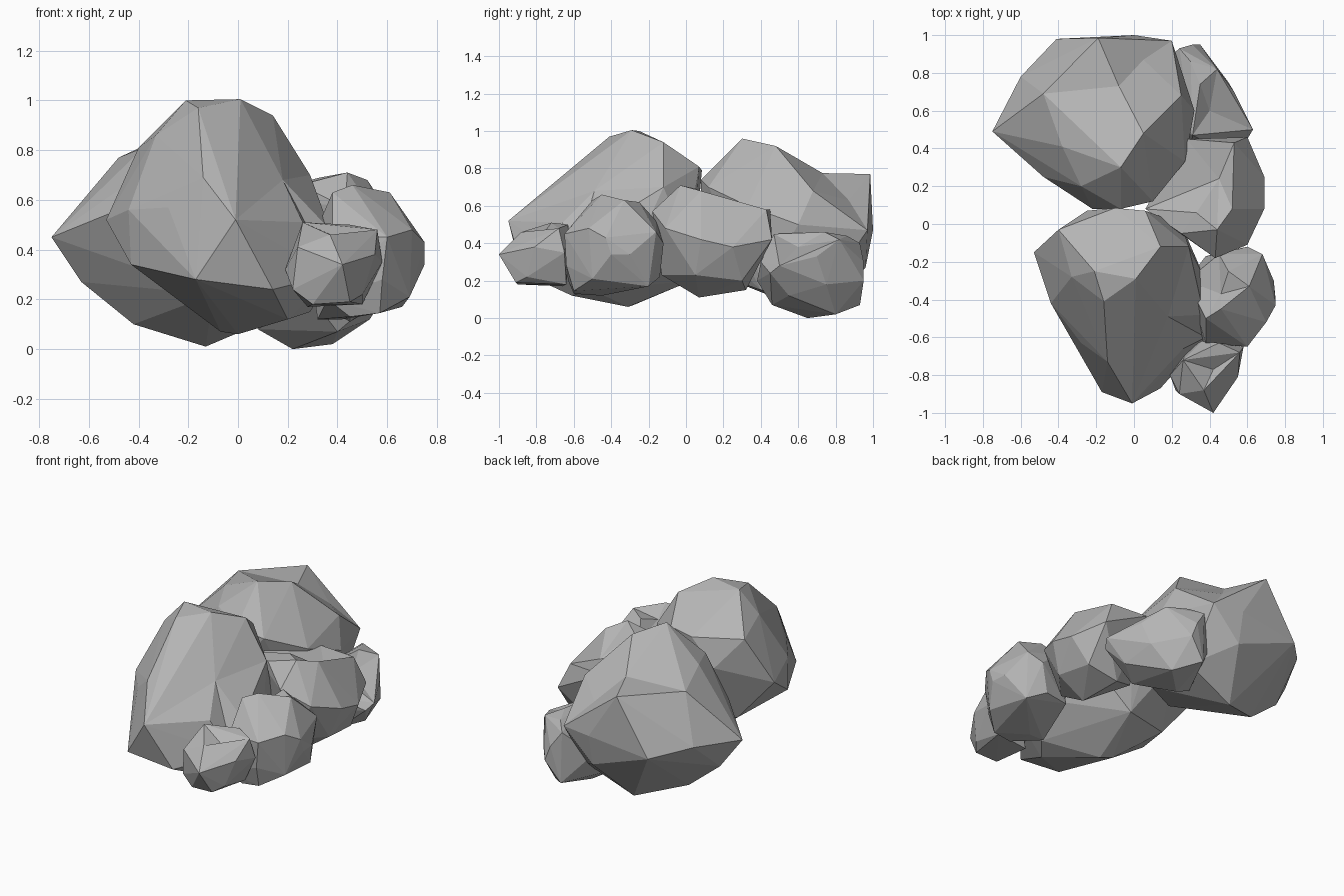
import bpy, bmesh
from mathutils import Vector

stone = bpy.data.materials.new("grey_stone")
stone.diffuse_color = (0.46, 0.46, 0.46, 1)


def boulder(name, corners, dents=()):
    """Faceted rock: skin around corner points; dents (x, y, z, lift) are
    skinned while lifted outward, then dropped back to form hollows."""
    pts = [Vector(c) for c in corners]
    mid = sum(pts, Vector()) / len(pts)
    bm = bmesh.new()
    for p in pts:
        bm.verts.new(p)
    hollows = []
    for d in dents:
        p = Vector(d[:3])
        hollows.append((bm.verts.new(mid + (p - mid) * d[3]), p))
    bmesh.ops.convex_hull(bm, input=bm.verts[:])
    for v, p in hollows:
        if v.is_valid:
            v.co = p
    loose = [v for v in bm.verts if not v.link_faces]
    bmesh.ops.delete(bm, geom=loose, context='VERTS')
    bmesh.ops.recalc_face_normals(bm, faces=bm.faces[:])
    me = bpy.data.meshes.new(name)
    bm.to_mesh(me)
    bm.free()
    me.materials.append(stone)
    ob = bpy.data.objects.new(name, me)
    bpy.context.collection.objects.link(ob)
    return ob


# Large front boulder
boulder("front_boulder", [
    (-.21, -.25, 1.0), (.01, -.29, 1.005), (-.16, -.41, .97), (.14, -.12, .94),
    (-.14, -.73, .69), (-.01, -.95, .52), (-.40, -.03, .81), (-.53, -.15, .52),
    (-.43, -.43, .34), (-.17, -.89, .28), (.14, -.87, .24), (.26, -.66, .51),
    (.29, -.12, .70), (.37, -.48, .48), (.0, -.31, .06), (.29, -.5, .15),
    (.2, -.61, .12), (-.25, .07, .62), (-.1, .085, .79), (.06, .07, .81),
    (.25, 0, .4), (.05, .03, .2), (-.3, -.1, .25), (-.07, -.28, .07),
    (.38, -.6, .3), (.38, -.3, .3), (.2, -.3, .82), (-.44, -.42, .56),
    (-.33, -.28, .86), (-.28, -.63, .57)],
    [(.18, -.49, .68, 1.35)])

# Large back boulder with a notched rear crest
boulder("back_boulder", [
    (-.07, .30, .96), (.05, .48, .92), (-.38, .41, .81), (-.48, .69, .77),
    (-.75, .49, .45), (-.60, .78, .47), (-.41, .98, .42), (-.19, .985, .77),
    (0, 1.0, .47), (.20, .97, .47), (.25, .68, .68), (.32, .60, .5),
    (.27, .33, .6), (.10, .12, .70), (-.07, .08, .74), (-.22, .08, .62),
    (-.48, .25, .56), (-.63, .55, .27), (-.42, .57, .10), (-.13, .72, .01),
    (.0, .96, .27), (.2, .75, .15), (.2, .4, .15), (-.1, .2, .22),
    (-.1, .08, .45), (-.28, .2, .78)],
    [(-.08, .73, .775, 1.3), (.05, .87, .63, 1.22)])

# Middle boulder bridging the two large ones
boulder("middle_boulder", [
    (.44, -.03, .71), (.33, .06, .69), (.52, .08, .68), (.43, -.18, .57),
    (.35, -.1, .6), (.60, -.11, .48), (.69, .08, .42), (.69, .25, .38),
    (.60, .46, .42), (.53, .43, .58), (.28, .45, .58), (.30, .24, .63),
    (.17, .2, .60), (.06, .08, .62), (.45, -.13, .23), (.45, .07, .11),
    (.4, .32, .15), (.6, .3, .2), (.62, .05, .23), (.2, .2, .25),
    (.25, -.05, .66)],
    [(.45, .24, .56, 2.0)])

# Front right boulder
boulder("right_boulder", [
    (.46, -.45, .66), (.38, -.50, .63), (.61, -.33, .63), (.50, -.25, .62),
    (.68, -.16, .46), (.60, -.12, .40), (.70, -.52, .48), (.75, -.43, .43),
    (.74, -.3, .34), (.75, -.40, .34), (.60, -.65, .45), (.38, -.63, .45),
    (.66, -.2, .17), (.69, -.5, .21), (.57, -.6, .145), (.42, -.45, .12),
    (.55, -.14, .22), (.28, -.3, .4), (.58, -.64, .28), (.36, -.63, .2),
    (.38, -.17, .22), (.45, -.16, .52), (.32, -.45, .12), (.45, -.6, .13)],
    [(.46, -.37, .58, 1.3)])

# Small front rock with a hollow top
boulder("small_rock", [
    (.26, -.72, .51), (.37, -.88, .46), (.56, -.68, .48), (.45, -.63, .5),
    (.42, -1.0, .34), (.24, -.90, .41), (.19, -.80, .32), (.22, -.88, .24),
    (.58, -.65, .35), (.55, -.81, .38), (.50, -.85, .22), (.30, -.90, .18),
    (.45, -.91, .19), (.50, -.64, .18), (.28, -.66, .17), (.36, -.62, .4)],
    [(.42, -.77, .44, 1.4)])

# Low back right rock
boulder("low_back_rock", [
    (.31, .95, .3), (.24, .93, .4), (.30, .86, .44), (.44, .82, .42),
    (.35, .74, .46), (.53, .70, .33), (.63, .50, .28), (.60, .45, .24),
    (.31, .47, .45), (.45, .40, .3), (.53, .55, .12), (.40, .46, .07),
    (.22, .65, 0), (.38, .80, .02), (.25, .93, .07), (.08, .6, .08),
    (.35, .95, .2), (.3, .38, .2), (.5, .75, .18), (.1, .8, .25)],
    [(.40, .60, .38, 1.35)])
